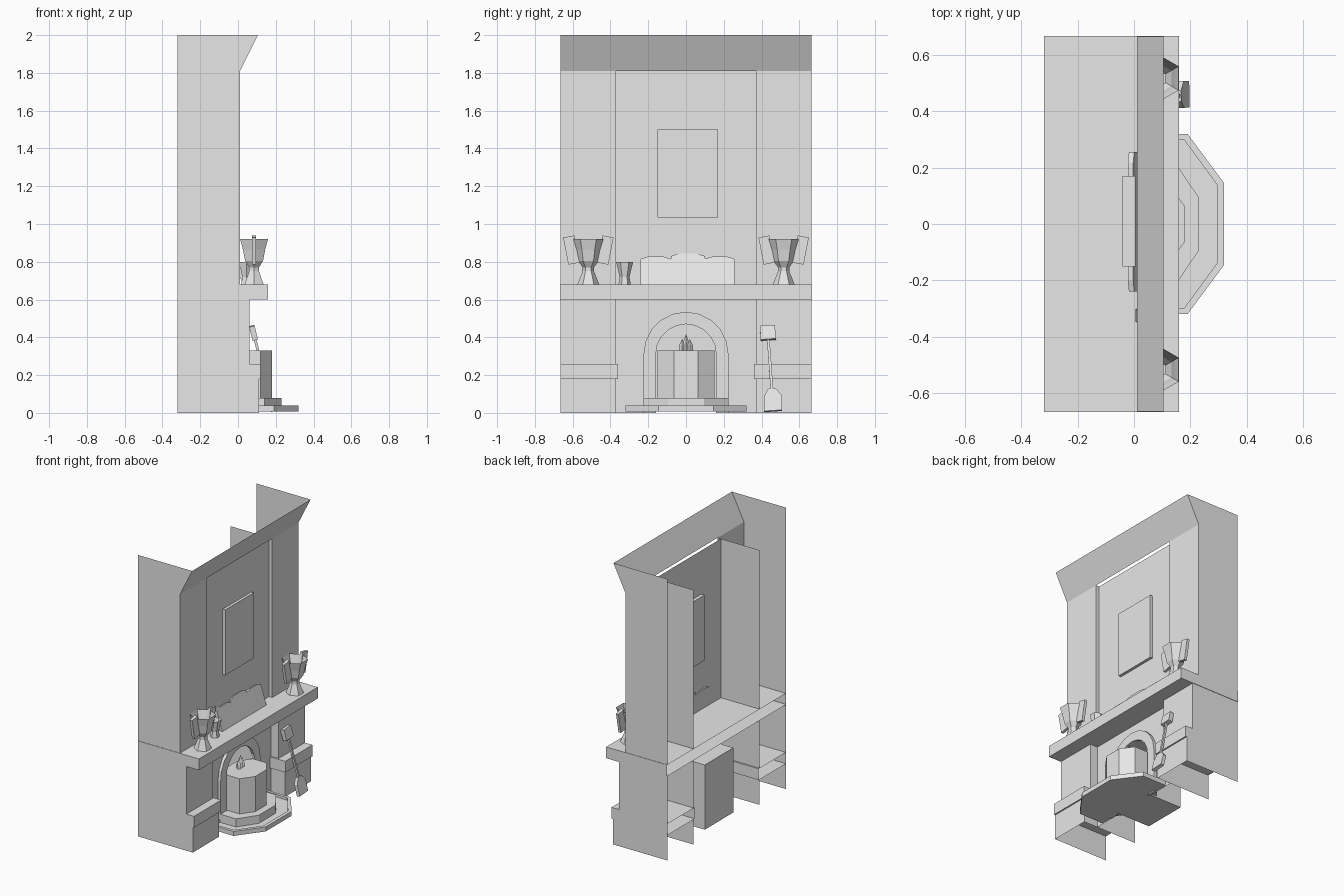
import bpy
import bmesh
from math import sin, cos, pi, radians

cube = bpy.data.objects.get("Cube")
if cube:
    bpy.data.objects.remove(cube, do_unlink=True)

stone = bpy.data.materials.new("pale_grey")
stone.use_nodes = True
GREY = (0.8, 0.8, 0.8, 1)
stone.diffuse_color = GREY
stone.node_tree.nodes["Principled BSDF"].inputs["Base Color"].default_value = GREY

BACK, HALF, INNER = -0.32, 0.665, 0.37
SHELF = 0.68


def finish(name, bm, loc=(0, 0, 0), rot=(0, 0, 0)):
    mesh = bpy.data.meshes.new(name)
    bm.to_mesh(mesh)
    bm.free()
    mesh.materials.append(stone)
    obj = bpy.data.objects.new(name, mesh)
    obj.location, obj.rotation_euler = loc, rot
    bpy.context.collection.objects.link(obj)
    return obj


def box(name, x, y, z, drop=(), loc=(0, 0, 0), rot=(0, 0, 0)):
    """Box between limits; drop lists open sides such as '-x'."""
    bm = bmesh.new()
    bmesh.ops.create_cube(bm, size=1)
    gone = [f for f in bm.faces for d in drop
            if f.normal["xyz".index(d[1])] * (1 if d[0] == "+" else -1) > 0.9]
    bmesh.ops.delete(bm, geom=gone, context="FACES")
    for v in bm.verts:
        for i, (lo, hi) in enumerate((x, y, z)):
            v.co[i] = lo if v.co[i] < 0 else hi
    return finish(name, bm, loc, rot)


def place(axis, d, u, v):
    return {"x": (d, u, v), "y": (u, d, v), "z": (u, v, d)}[axis]


def sheet(name, outline, axis, d):
    """Flat single-sided panel."""
    bm = bmesh.new()
    bm.faces.new([bm.verts.new(place(axis, d, u, v)) for u, v in outline])
    return finish(name, bm)


def prism(name, outline, axis, a, b, rim=0, sink=0, loc=(0, 0, 0), rot=(0, 0, 0)):
    """Extruded outline, with an optional sunken tray on its far end."""
    bm = bmesh.new()
    low = [bm.verts.new(place(axis, a, u, v)) for u, v in outline]
    high = [bm.verts.new(place(axis, b, u, v)) for u, v in outline]
    bm.faces.new(low)
    top = bm.faces.new(high)
    for i in range(len(low)):
        j = (i + 1) % len(low)
        bm.faces.new((low[i], low[j], high[j], high[i]))
    bmesh.ops.recalc_face_normals(bm, faces=bm.faces)
    if rim:
        bmesh.ops.inset_region(bm, faces=[top], thickness=rim)
        bmesh.ops.inset_region(bm, faces=[top], thickness=0, depth=-sink)
    return finish(name, bm, loc, rot)


def turned(name, profile, sides, loc):
    """Hollow vessel from (radius, height) rings, with a closed foot."""
    bm = bmesh.new()
    rings = [[bm.verts.new((r * sin(2 * pi * k / sides), r * cos(2 * pi * k / sides), z))
              for k in range(sides)] for r, z in profile]
    bm.faces.new(rings[0])
    for a, b in zip(rings, rings[1:]):
        for k in range(sides):
            n = (k + 1) % sides
            bm.faces.new((a[k], a[n], b[n], b[k]))
    bmesh.ops.recalc_face_normals(bm, faces=bm.faces)
    return finish(name, bm, loc)


def arch(r, spring, steps=10):
    pts = [(r * cos(pi * k / steps), spring + r * sin(pi * k / steps)) for k in range(steps + 1)]
    return [(r, 0)] + pts + [(-r, 0)]


# Chimney breast: side pillars, open at the back, and a recessed panel
for s, side in ((-1, "right"), (1, "left")):
    y = sorted((s * INNER, s * HALF))
    band_y = sorted((s * 0.36, s * HALF))
    box(side + "_upper_pillar", (BACK, 0.01), y, (SHELF, 1.81), ("-x", "-z", "+z"))
    sheet(side + "_hood_side", [(BACK, 1.81), (0.01, 1.81), (0.105, 2), (BACK, 2)],
          "y", s * HALF)
    box(side + "_lower_pillar", (BACK, 0.06), y, (0.26, 0.6), ("-x", "-z", "+z"))
    box(side + "_band", (BACK, 0.12), band_y, (0.18, 0.26), ("-x",))
    box(side + "_plinth", (BACK, 0.11), y, (0, 0.18), ("-x", "-z", "+z"))
sheet("chimney_panel", [(-INNER, SHELF), (INNER, SHELF), (INNER, 1.81), (-INNER, 1.81)],
      "x", -0.015)

# Flared hood along the top
bm = bmesh.new()
bm.faces.new([bm.verts.new(p) for p in ((0.01, -HALF, 1.81), (0.01, HALF, 1.81),
                                        (0.105, HALF, 2), (0.105, -HALF, 2))])
finish("hood_front", bm)

box("mantel_shelf", (BACK, 0.16), (-0.668, 0.668), (0.6, SHELF), ("-x",))
box("picture", (-0.04, 0.005), (-0.15, 0.17), (1.035, 1.5))

# Fireplace wall with arched opening, surround and firebox
opening = arch(0.16, 0.31)
sheet("fireplace_wall", [(-INNER, 0), (-INNER, 0.6), (INNER, 0.6), (INNER, 0)] + opening,
      "x", 0.0)
prism("arch_surround", arch(0.225, 0.31) + opening[::-1], "x", 0.0, 0.02)
box("firebox", (-0.26, 0), (-0.16, 0.16), (0.01, 0.47), ("+x",))

# Hearth tray, step and stove drum
prism("hearth_tray", [(0, -0.32), (0.19, -0.32), (0.32, -0.145),
                      (0.32, 0.145), (0.19, 0.32), (0, 0.32)], "z", 0.008, 0.04, 0.025, 0.018)


def octagon(hx, hy):
    t = 0.42
    quarter = [(hx, hy * t), (hx * t * 1.1, hy)]
    half = quarter + [(-x, y) for x, y in quarter[::-1]]
    return [(0.065 + x, y) for x, y in half + [(x, -y) for x, y in half[::-1]]]


prism("hearth_step", octagon(0.165, 0.225), "z", 0.02, 0.08)
prism("stove_drum", octagon(0.115, 0.15), "z", 0.08, 0.33)

# Flames
for i, (y, h) in enumerate(((-0.02, 0.06), (0, 0.085), (0.02, 0.06))):
    turned("flame_%d" % i, [(0.018, 0), (0.016, h * 0.5), (0.001, h)], 4, (0.02, y, 0.33))

# Two-handled vases
for s, side in ((-1, "right"), (1, "left")):
    y = s * 0.517
    turned(side + "_vase", [(0.058, 0), (0.03, 0.07), (0.03, 0.09), (0.055, 0.125),
                            (0.068, 0.185), (0.085, 0.24)], 6, (0.085, y, SHELF))
    for h, part in ((-1, "outer"), (1, "inner")):
        box("%s_vase_%s_handle" % (side, part), (-0.01, 0.01), (-0.03, 0.03), (-0.073, 0.073),
            loc=(0.085, y + h * 0.09, 0.862), rot=(radians(-h * 11), 0, 0))

turned("small_cup", [(0.032, 0), (0.026, 0.04), (0.045, 0.12)], 6, (0.045, -0.325, SHELF))

# Cards leaning against the chimney
for i, (y, w, h) in enumerate(((-0.16, 0.08, 0.155), (0.01, 0.09, 0.172), (0.178, 0.078, 0.155))):
    card = [(-w, 0), (w, 0), (w, h * 0.92), (w * 0.5, h), (-w * 0.5, h), (-w, h * 0.92)]
    prism("leaning_card_%d" % i, card, "x", -0.02, 0, loc=(0.045, y, SHELF),
          rot=(0, radians(-18), 0))

# Shovel leaning beside the hearth
tilt = (radians(4), radians(-14), 0)
spot = (0.185, 0.463, 0.01)
prism("shovel_blade", [(-0.05, 0), (0.045, 0), (0.05, 0.08), (0.02, 0.12), (-0.02, 0.12),
                       (-0.045, 0.08)], "x", -0.012, 0.012, loc=spot, rot=tilt)
box("shovel_rod", (-0.007, 0.007), (-0.007, 0.007), (0.1, 0.41), loc=spot, rot=tilt)
box("shovel_grip", (-0.015, 0.015), (-0.04, 0.04), (0.39, 0.465), loc=spot, rot=tilt)
